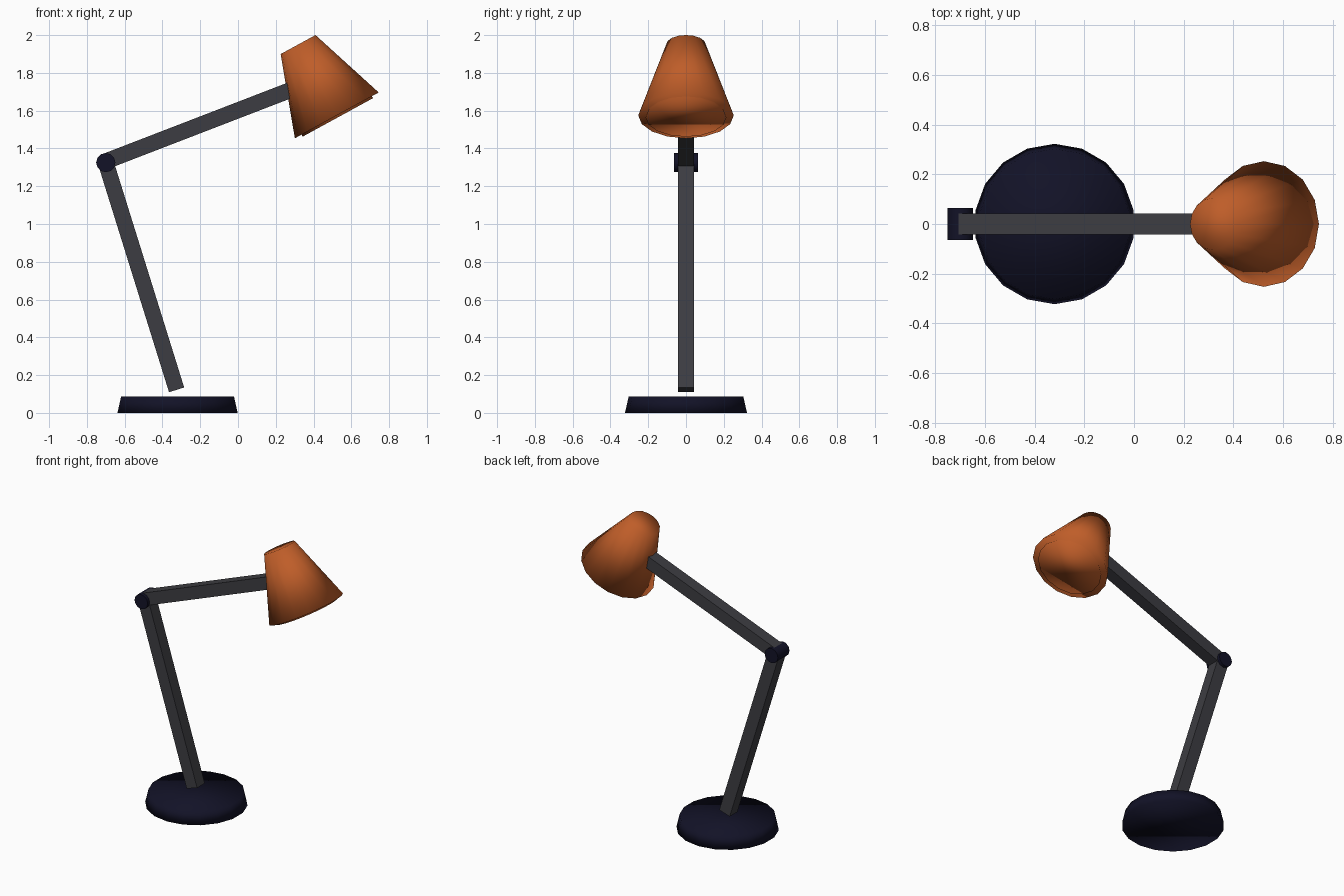
import bpy, bmesh, math
from mathutils import Matrix, Vector

if "Cube" in bpy.data.objects:
    bpy.data.objects.remove(bpy.data.objects["Cube"])


def material(name, rgb):
    m = bpy.data.materials.new(name)
    m.diffuse_color = (*rgb, 1)
    m.use_nodes = True
    m.node_tree.nodes["Principled BSDF"].inputs["Base Color"].default_value = m.diffuse_color
    return m


NAVY = material("dark_navy", (0.006, 0.006, 0.02))
GREY = material("charcoal_grey", (0.046, 0.046, 0.054))
ORANGE = material("burnt_orange", (0.52, 0.11, 0.022))


def finish(name, bm, mat, smooth=False):
    me = bpy.data.meshes.new(name)
    for f in bm.faces:
        f.smooth = smooth
    bm.to_mesh(me)
    bm.free()
    me.materials.append(mat)
    ob = bpy.data.objects.new(name, me)
    bpy.context.collection.objects.link(ob)
    return ob


def align(a, b):
    """Matrix at the midpoint of a-b with local z running from a to b."""
    d = b - a
    rot = Matrix.Rotation(math.atan2(d.x, d.z), 4, 'Y')
    return Matrix.Translation((a + b) / 2) @ rot


def frustum(bm, a, b, r1, r2, sides):
    a, b = Vector(a), Vector(b)
    bmesh.ops.create_cone(bm, cap_ends=True, segments=sides, radius1=r1,
                          radius2=r2, depth=(b - a).length, matrix=align(a, b))


def arm(name, a, b, width):
    a, b = Vector(a), Vector(b)
    bm = bmesh.new()
    size = Matrix.Diagonal((width, width, (b - a).length, 1))
    bmesh.ops.create_cube(bm, size=1, matrix=align(a, b) @ size)
    return finish(name, bm, GREY)


# Weighted round base
bm = bmesh.new()
frustum(bm, (-0.32, 0, 0), (-0.32, 0, 0.088), 0.323, 0.303, 18)
finish("base", bm, NAVY, True)

# Two square arms meeting at the elbow
arm("lower_arm", (-0.325, 0, 0.122), (-0.70, 0, 1.325), 0.084)
arm("upper_arm", (-0.705, 0, 1.33), (0.28, 0, 1.71), 0.084)

# Elbow pin, lying along y
bm = bmesh.new()
bmesh.ops.create_cone(bm, cap_ends=True, segments=12, radius1=0.051, radius2=0.051,
                      depth=0.127, matrix=Matrix.Translation((-0.70, 0, 1.325))
                      @ Matrix.Rotation(math.pi / 2, 4, 'X'))
pin = finish("elbow_pin", bm, NAVY, True)
bpy.context.view_layer.objects.active = pin
pin.select_set(True)
bpy.ops.object.shade_smooth_by_angle(angle=math.radians(40))

# Tilted shade: a closed inner body and an outer shell facing inwards
axis = Vector((0.205, 0, -0.375)).normalized()
top, rim = Vector((0.318, 0, 1.95)), Vector((0.523, 0, 1.575))
bm = bmesh.new()
frustum(bm, rim, top, 0.253, 0.105, 16)
bmesh.ops.reverse_faces(bm, faces=bm.faces[:])
frustum(bm, rim + axis * 0.012, top + axis * 0.02, 0.214, 0.078, 16)
finish("shade", bm, ORANGE, True)
